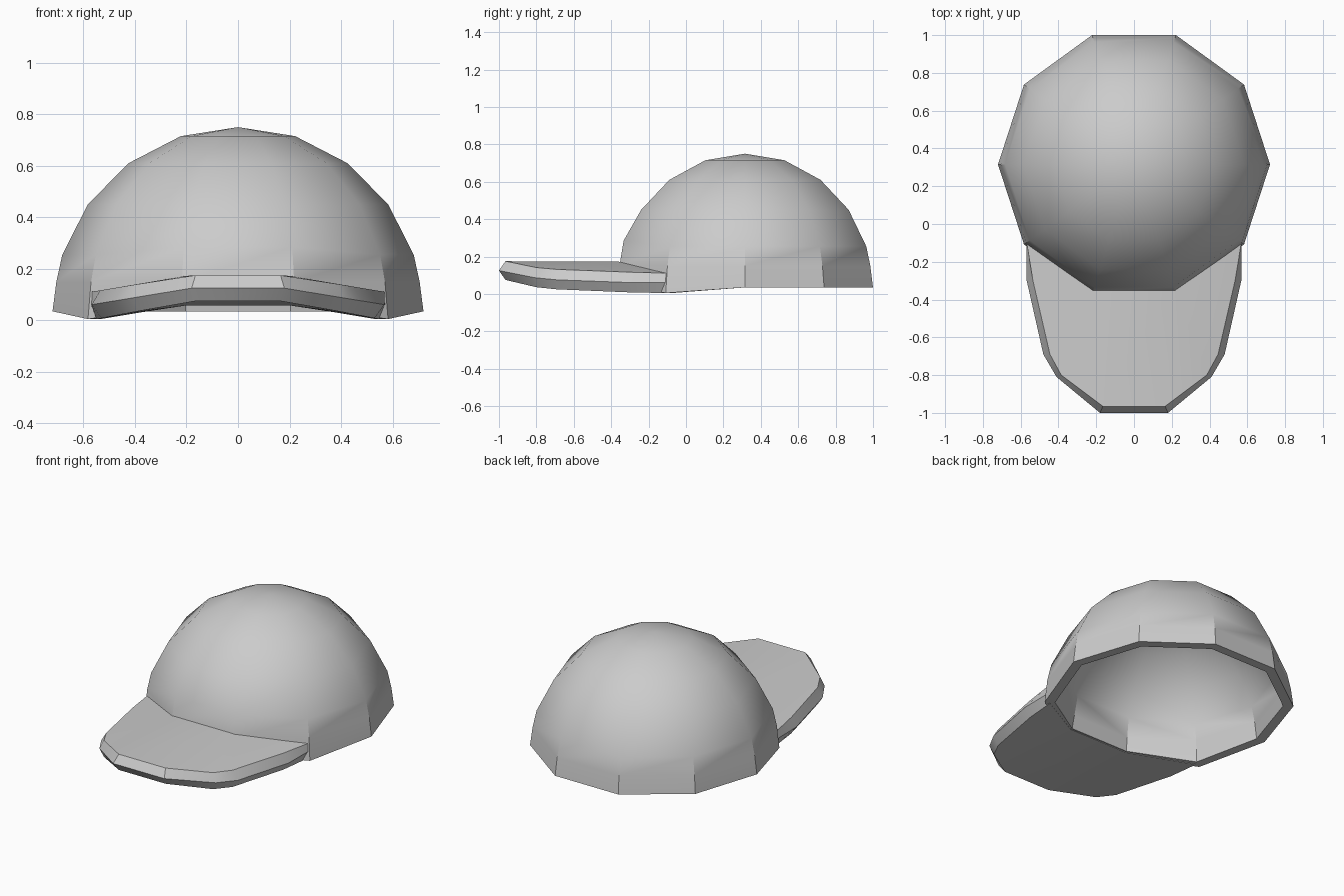
import bpy, bmesh, math

if "Cube" in bpy.data.objects:
    bpy.data.objects.remove(bpy.data.objects["Cube"])

N = 10          # crown panels
CY = 0.315      # crown centre in y


def finish(name, bm):
    bmesh.ops.recalc_face_normals(bm, faces=bm.faces)
    mesh = bpy.data.meshes.new(name)
    bm.to_mesh(mesh)
    bm.free()
    obj = bpy.data.objects.new(name, mesh)
    bpy.context.collection.objects.link(obj)
    bpy.ops.object.select_all(action='DESELECT')
    obj.select_set(True)
    bpy.context.view_layer.objects.active = obj
    bpy.ops.object.shade_smooth_by_angle(angle=math.radians(34))
    return obj


# Crown: ten-sided shell, outer profile up to the pole and inner profile back down
def rim_drop(i):
    if i in (6, 9):
        return -0.03     # rim dips where the brim meets the crown
    if i in (7, 8):
        return 0.025     # rim rises at the front
    return 0.0


outer = [(0.72, 0.035), (0.705, 0.15), (0.682, 0.255), (0.583, 0.45),
         (0.425, 0.61), (0.222, 0.715)]
inner = [(0.66, 0.035), (0.645, 0.14), (0.622, 0.235), (0.53, 0.415),
         (0.385, 0.56), (0.205, 0.655)]


def shell(bm, profile, pole_z):
    rings = []
    for k, (r, z) in enumerate(profile):
        ring = []
        for i in range(N):
            a = math.tau * i / N
            dz = rim_drop(i) if k == 0 else 0.0
            if k == 2 and i in (7, 8):
                dz = 0.03
            ring.append(bm.verts.new((r * math.cos(a), CY + r * math.sin(a), z + dz)))
        rings.append(ring)
    for lo, hi in zip(rings, rings[1:]):
        bridge(bm, lo, hi)
    pole = bm.verts.new((0, CY, pole_z))
    for i in range(N):
        bm.faces.new((rings[-1][i], rings[-1][(i + 1) % N], pole))
    return rings[0]


def bridge(bm, a, b):
    n = len(a)
    for i in range(n):
        j = (i + 1) % n
        bm.faces.new((a[i], a[j], b[j], b[i]))


bm = bmesh.new()
bridge(bm, shell(bm, outer, 0.75), shell(bm, inner, 0.69))
finish("crown", bm)

# Brim: rounded-edge plate, arched across x, tucked into the crown wall
edge_top = [(0.568, -0.1), (0.535, -0.3), (0.445, -0.69), (0.385, -0.8), (0.165, -0.965)]
edge_mid = [(0.57, -0.1), (0.568, -0.3), (0.48, -0.69), (0.41, -0.81), (0.18, -1.0)]
edge_low = [(0.55, -0.1), (0.53, -0.3), (0.445, -0.69), (0.385, -0.8), (0.165, -0.965)]
root = (0.207, -0.322)


def arch(x, base, slope):
    return base - slope * max(0.0, abs(x) - 0.18)


def row(bm, pts, base, slope):
    full = pts + [(-x, y) for x, y in reversed(pts)]
    return [bm.verts.new((x, y, arch(x, base, slope))) for x, y in full]


bm = bmesh.new()
top = row(bm, edge_top, 0.175, 0.165)
mid = row(bm, edge_mid, 0.125, 0.165)
low = row(bm, edge_low, 0.075, 0.19)
roots = []
for verts, z in ((top, 0.172), (low, 0.057)):
    r, l = (bm.verts.new((s * root[0], root[1], z)) for s in (1, -1))
    roots.append((r, l))
    for i in range(4):
        bm.faces.new((r, verts[i], verts[i + 1]))
        bm.faces.new((l, verts[9 - i], verts[8 - i]))
    bm.faces.new((r, verts[4], verts[5], l))
for a, b in ((top, mid), (mid, low)):
    for i in range(9):
        bm.faces.new((a[i], a[i + 1], b[i + 1], b[i]))
# hidden wall inside the crown
(tr, tl), (br, bl) = roots
bm.faces.new((tr, tl, bl, br))
bm.faces.new((top[0], tr, br, low[0], mid[0]))
bm.faces.new((top[9], tl, bl, low[9], mid[9]))
finish("brim", bm)
